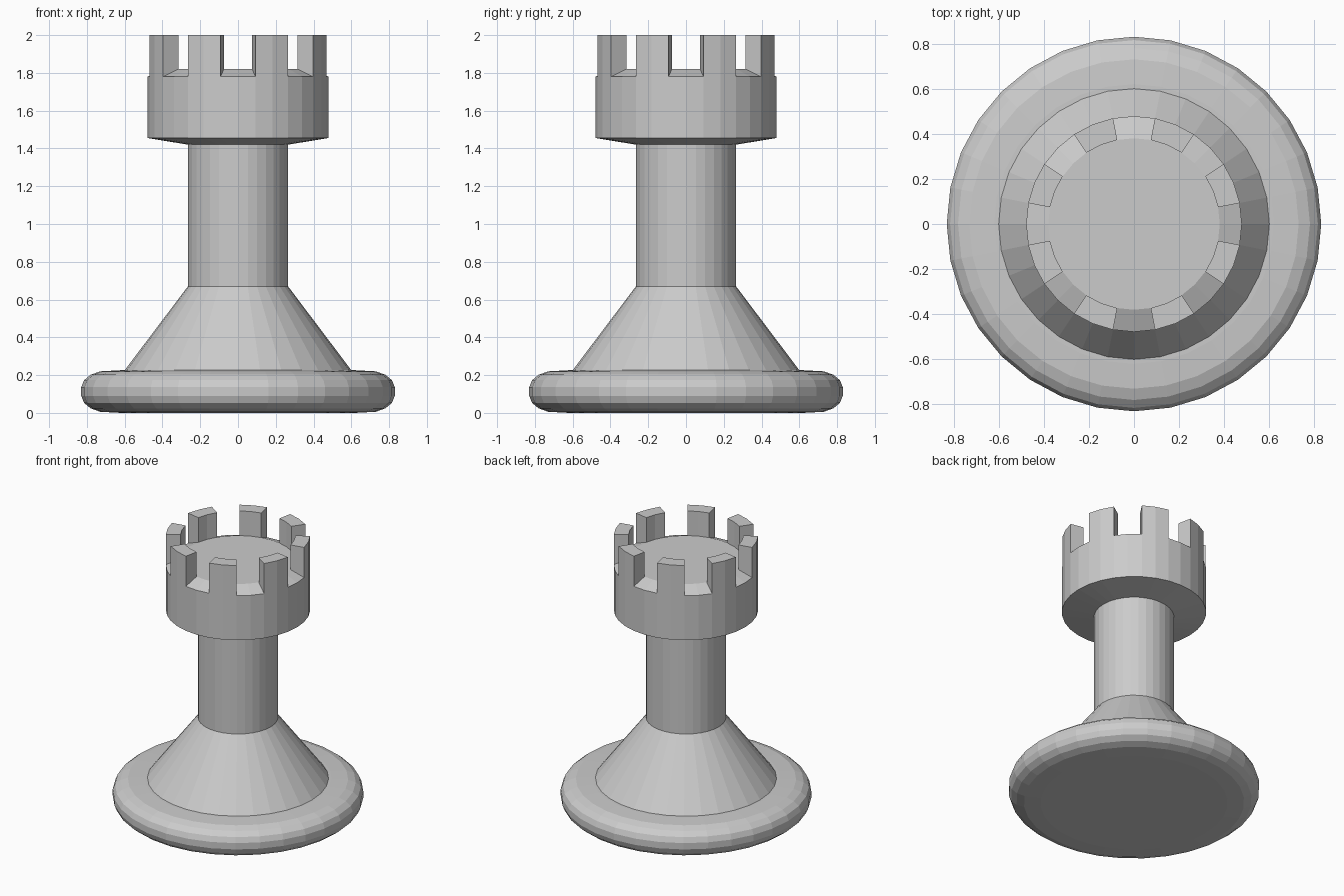
import bpy
import bmesh
from math import cos, sin, tau

SIDES = 32

cube = bpy.data.objects.get("Cube")
if cube:
    bpy.data.objects.remove(cube, do_unlink=True)

grey = bpy.data.materials.new("stone grey")
grey.use_nodes = True
grey.diffuse_color = (0.6, 0.6, 0.6, 1)
grey.node_tree.nodes["Principled BSDF"].inputs["Base Color"].default_value = (0.6, 0.6, 0.6, 1)


def lathe(profile, cap_bottom=False, cap_top=False):
    """Turn a bottom-to-top (radius, height) profile; return the mesh and its bands of faces."""
    bm = bmesh.new()
    rings = [[bm.verts.new((r * cos(tau * i / SIDES), r * sin(tau * i / SIDES), z))
              for i in range(SIDES)] for r, z in profile]
    bands = []
    for low, high in zip(rings, rings[1:]):
        bands.append([bm.faces.new((low[i], low[(i + 1) % SIDES], high[(i + 1) % SIDES], high[i]))
                      for i in range(SIDES)])
    if cap_bottom:
        bm.faces.new(rings[0][::-1])
    if cap_top:
        bm.faces.new(rings[-1])
    return bm, bands


def finish(bm, name):
    bm.normal_update()
    mesh = bpy.data.meshes.new(name)
    bm.to_mesh(mesh)
    bm.free()
    mesh.materials.append(grey)
    obj = bpy.data.objects.new(name, mesh)
    bpy.context.collection.objects.link(obj)
    return obj


# Rounded foot, the lower half mirrored to the upper half
HEIGHT = 0.226
half = [(0.62, 0), (0.73, 0.006), (0.78, 0.024), (0.815, 0.053), (0.83, 0.09)]
foot = half + [(r, HEIGHT - z) for r, z in reversed(half)]
finish(lathe(foot, cap_bottom=True, cap_top=True)[0], "foot")

# Flared skirt and straight shaft
finish(lathe([(0.6, HEIGHT), (0.265, 0.67)])[0], "skirt")
finish(lathe([(0.265, 0.67), (0.265, 1.42)])[0], "shaft")

# Tower head with a sloped rim around a flat floor
bm, bands = lathe([(0.265, 1.42), (0.478, 1.455), (0.478, 1.78), (0.38, 1.82)], cap_top=True)

# Battlements: raise two rim faces out of every four
raised = [f for i, f in enumerate(bands[-1]) if i % 4 in (1, 2)]
result = bmesh.ops.extrude_face_region(bm, geom=raised)
for item in result["geom"]:
    if isinstance(item, bmesh.types.BMVert):
        item.co.z = 2
finish(bm, "battlement_head")
